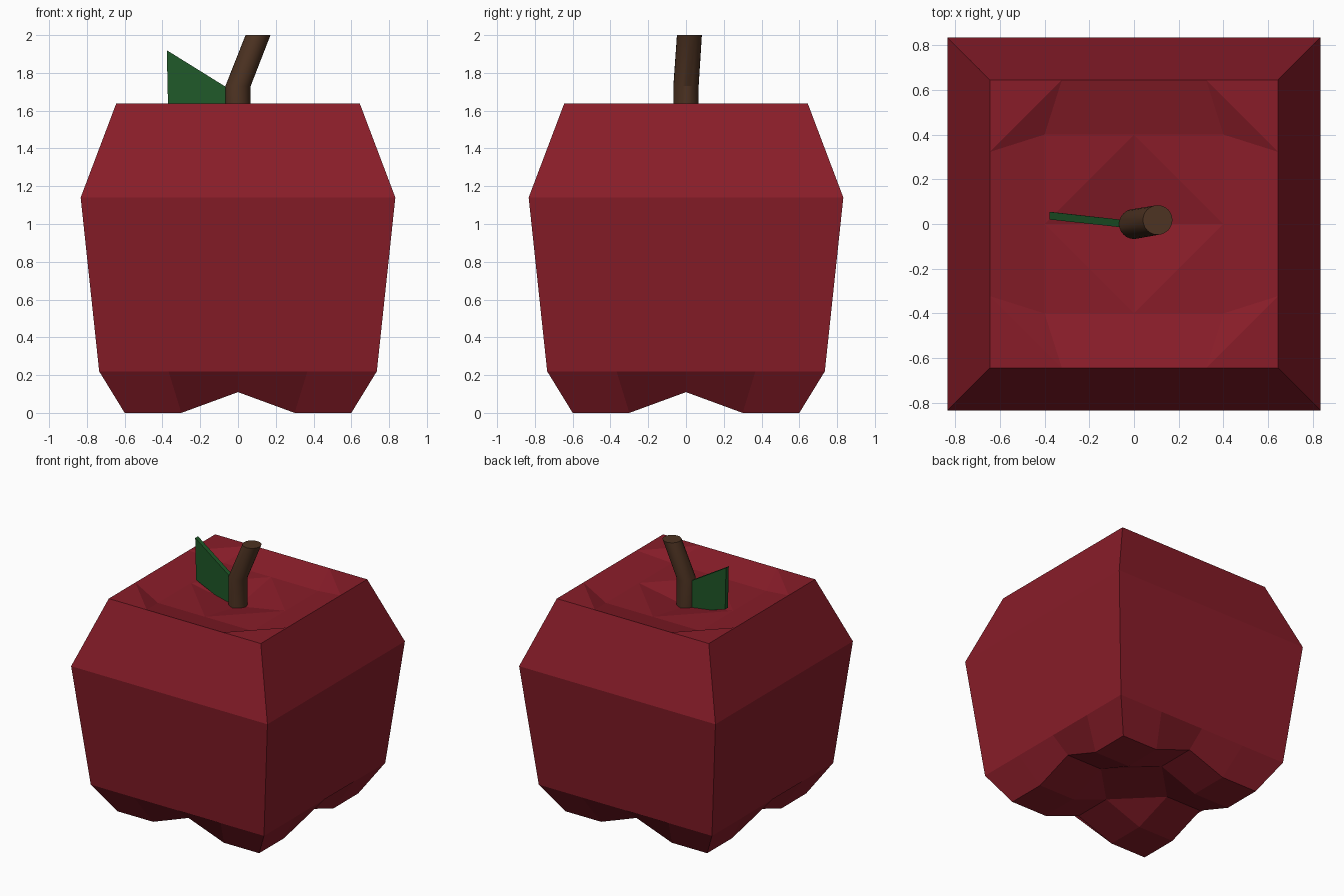
import bpy, bmesh, math

if "Cube" in bpy.data.objects:
    bpy.data.objects.remove(bpy.data.objects["Cube"])


def make_object(name, bm, color):
    bmesh.ops.recalc_face_normals(bm, faces=bm.faces)
    mesh = bpy.data.meshes.new(name)
    bm.to_mesh(mesh)
    bm.free()
    mat = bpy.data.materials.new(name + "_color")
    mat.diffuse_color = (*color, 1)
    mat.use_nodes = True
    mat.node_tree.nodes["Principled BSDF"].inputs["Base Color"].default_value = mat.diffuse_color
    mesh.materials.append(mat)
    obj = bpy.data.objects.new(name, mesh)
    bpy.context.collection.objects.link(obj)
    return obj


# perimeter of a 5x5 grid, counter-clockwise, indices -2..2
PERIM = ([(i, -2) for i in range(-2, 2)] + [(2, j) for j in range(-2, 2)]
         + [(i, 2) for i in range(2, -2, -1)] + [(-2, j) for j in range(2, -2, -1)])


def ring(bm, half, z, raised=0.0):
    """Square ring of 16 points; side midpoints may be lifted."""
    return {(i, j): bm.verts.new((i * half / 2, j * half / 2,
                                  z + (raised if i * j == 0 else 0)))
            for i, j in PERIM}


def cap(bm, outer, inner_half, height):
    """Fill a ring with a 4x4 cell patch, split across each quadrant."""
    g = dict(outer)
    for i in (-1, 0, 1):
        for j in (-1, 0, 1):
            g[i, j] = bm.verts.new((i * inner_half, j * inner_half, height(i, j)))
    for i in range(-2, 2):
        for j in range(-2, 2):
            a, b, c, d = g[i, j], g[i + 1, j], g[i + 1, j + 1], g[i, j + 1]
            if (i + .5) * (j + .5) > 0:
                tris = ((a, b, d), (b, c, d))
            else:
                tris = ((a, b, c), (a, c, d))
            for t in tris:
                bm.faces.new(t)


# fruit body: stacked square rings, dished top, four-lobed base
bm = bmesh.new()
rings = [ring(bm, .60, 0, .11), ring(bm, .735, .22),
         ring(bm, .833, 1.14), ring(bm, .645, 1.637)]
for lo, hi in zip(rings, rings[1:]):
    for k, p in enumerate(PERIM):
        q = PERIM[(k + 1) % 16]
        bm.faces.new((lo[p], lo[q], hi[q], hi[p]))
cap(bm, rings[0], .30, lambda i, j: .11 if i * j == 0 else 0)
cap(bm, rings[-1], .40, lambda i, j: 1.505 if i == j == 0 else 1.576)
make_object("fruit_body", bm, (.25, .012, .022))

# bent stem: horizontal circles along a short path
bm = bmesh.new()
N = 24
loops = []
for x, y, z, r in ((0, 0, 1.48, .067), (0, 0, 1.73, .067), (.106, .018, 2.0, .066)):
    loops.append([bm.verts.new((x + r * math.cos(2 * math.pi * k / N),
                                y + r * math.sin(2 * math.pi * k / N), z))
                  for k in range(N)])
for lo, hi in zip(loops, loops[1:]):
    for k in range(N):
        n = (k + 1) % N
        bm.faces.new((lo[k], lo[n], hi[n], hi[k]))
bm.faces.new(loops[0][::-1])
bm.faces.new(loops[-1])
stem = make_object("stem", bm, (.075, .033, .016))
bpy.context.view_layer.objects.active = stem
stem.select_set(True)
bpy.ops.object.shade_smooth_by_angle(angle=math.radians(20))

# leaf: thin slanted slab
bm = bmesh.new()
outline = [(-.377, .037, 1.92), (-.37, .037, 1.60), (-.055, .002, 1.49), (-.055, .002, 1.72)]
sides = [[bm.verts.new((x, y + o, z)) for x, y, z in outline] for o in (-.017, .017)]
bm.faces.new(sides[0])
bm.faces.new(sides[1][::-1])
for k in range(4):
    n = (k + 1) % 4
    bm.faces.new((sides[0][k], sides[0][n], sides[1][n], sides[1][k]))
make_object("leaf", bm, (.014, .10, .022))
